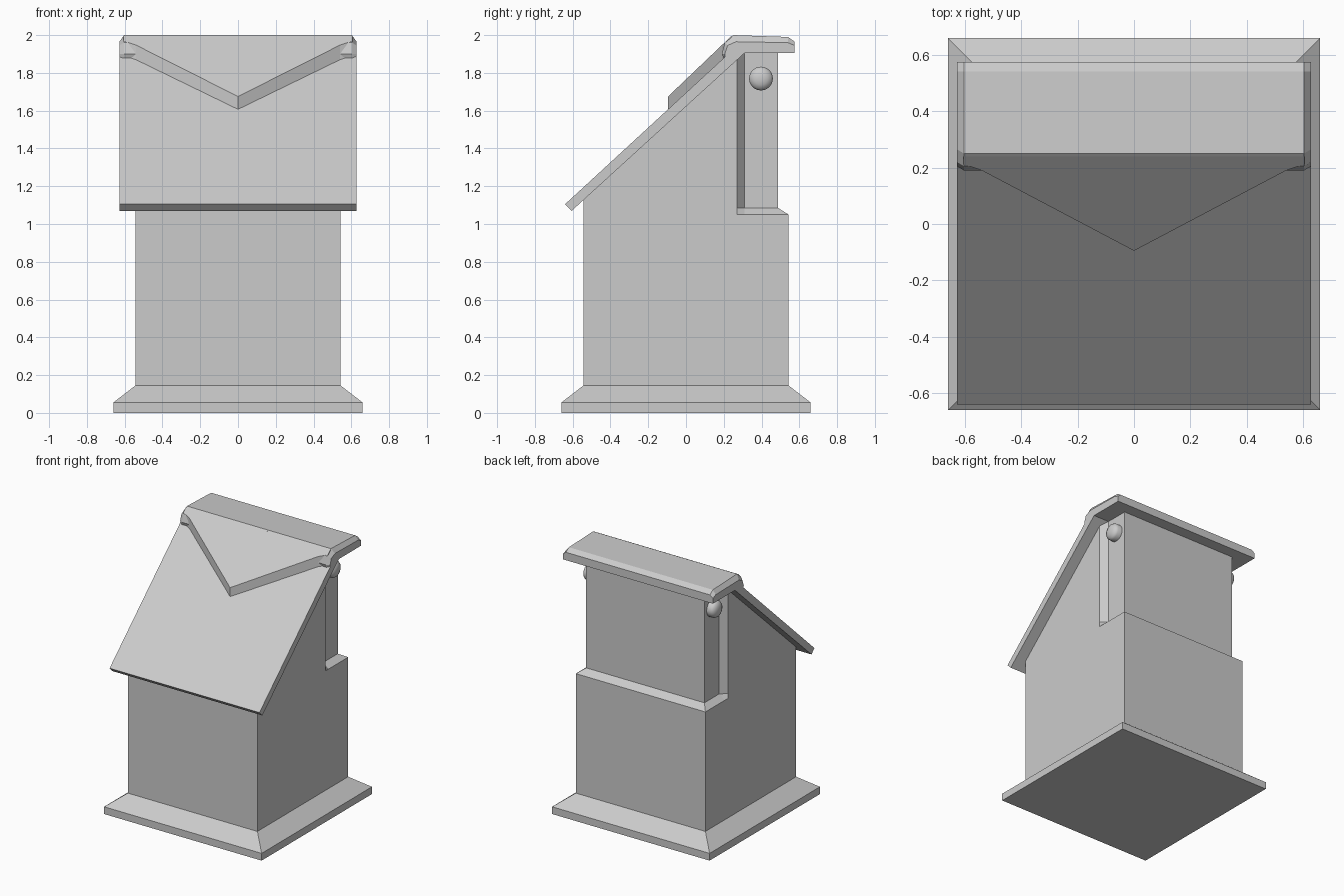
import bpy, bmesh, math

if "Cube" in bpy.data.objects:
    bpy.data.objects.remove(bpy.data.objects["Cube"])


def loft(name, rings, smooth=False):
    """Skin a list of equal-length closed rings and cap both ends."""
    bm = bmesh.new()
    rows = [[bm.verts.new(p) for p in ring] for ring in rings]
    n = len(rows[0])
    for a, b in zip(rows, rows[1:]):
        for i in range(n):
            j = (i + 1) % n
            bm.faces.new((a[i], a[j], b[j], b[i]))
    bm.faces.new(rows[0])
    bm.faces.new(rows[-1])
    bmesh.ops.recalc_face_normals(bm, faces=bm.faces)
    mesh = bpy.data.meshes.new(name)
    bm.to_mesh(mesh)
    bm.free()
    ob = bpy.data.objects.new(name, mesh)
    bpy.context.collection.objects.link(ob)
    if smooth:
        bpy.ops.object.select_all(action='DESELECT')
        ob.select_set(True)
        bpy.context.view_layer.objects.active = ob
        bpy.ops.object.shade_smooth_by_angle(angle=math.radians(40))
    return ob


def square(h, z):
    return [(-h, -h, z), (h, -h, z), (h, h, z), (-h, h, z)]


def section(x, profile):
    return [(x, y, z) for y, z in profile]


def prism(name, half, profile):
    return loft(name, [section(-half, profile), section(half, profile)])


# Flared plinth
loft("plinth", [square(0.66, 0), square(0.66, 0.055), square(0.543, 0.145)])

# Main body with sloped top
prism("body", 0.543, [(-0.543, 0.14), (0.543, 0.14), (0.543, 1.05),
                      (0.27, 1.05), (0.27, 1.88), (-0.543, 1.135)])


# Narrower rear neck with a chamfered shoulder
def neck_ring(w, y_mid, y_back, z):
    return [(-0.543, 0.27, z), (0.543, 0.27, z), (w, y_mid, z),
            (w, y_back, z), (-w, y_back, z), (-w, y_mid, z)]


loft("rear_neck", [neck_ring(0.543, 0.31, 0.543, 1.05),
                   neck_ring(0.495, 0.31, 0.487, 1.085),
                   neck_ring(0.495, 0.31, 0.487, 1.91)])

# Sloping front lid
prism("lid_panel", 0.628, [(-0.605, 1.07), (0.31, 1.905),
                           (0.25, 1.925), (-0.64, 1.105)])

# Top cap with bevelled ends
outer = [(0.205, 1.90), (0.22, 1.945), (0.265, 1.965), (0.54, 1.96),
         (0.575, 1.945), (0.575, 1.905), (0.31, 1.905), (0.22, 1.825)]
inner = [(0.19, 1.90), (0.205, 1.961), (0.25, 2.0), (0.54, 1.99),
         (0.575, 1.965), (0.575, 1.905), (0.31, 1.905), (0.22, 1.825)]
loft("top_cap", [section(-0.628, outer), section(-0.603, inner),
                 section(0.603, inner), section(0.628, outer)])

# Triangular flap lying on the lid
outline = [(-0.605, 0.24), (-0.605, 0.212), (-0.54, 0.19), (0, -0.095),
           (0.54, 0.19), (0.605, 0.212), (0.605, 0.24)]
loft("triangular_flap", [[(x, y, 1.675 + 0.955 * (y + 0.095) - d)
                          for x, y in outline] for d in (0.08, 0)])

# Domed hinge knobs
for side, label in ((-1, "left"), (1, "right")):
    rings = []
    for x, r in ((0.48, 0.063), (0.53, 0.063), (0.545, 0.054),
                 (0.556, 0.034), (0.56, 0.012)):
        rings.append([(side * x, 0.397 + r * math.cos(a), 1.77 + r * math.sin(a))
                      for a in (math.tau * i / 24 for i in range(24))])
    loft(label + "_hinge_knob", rings, smooth=True)
